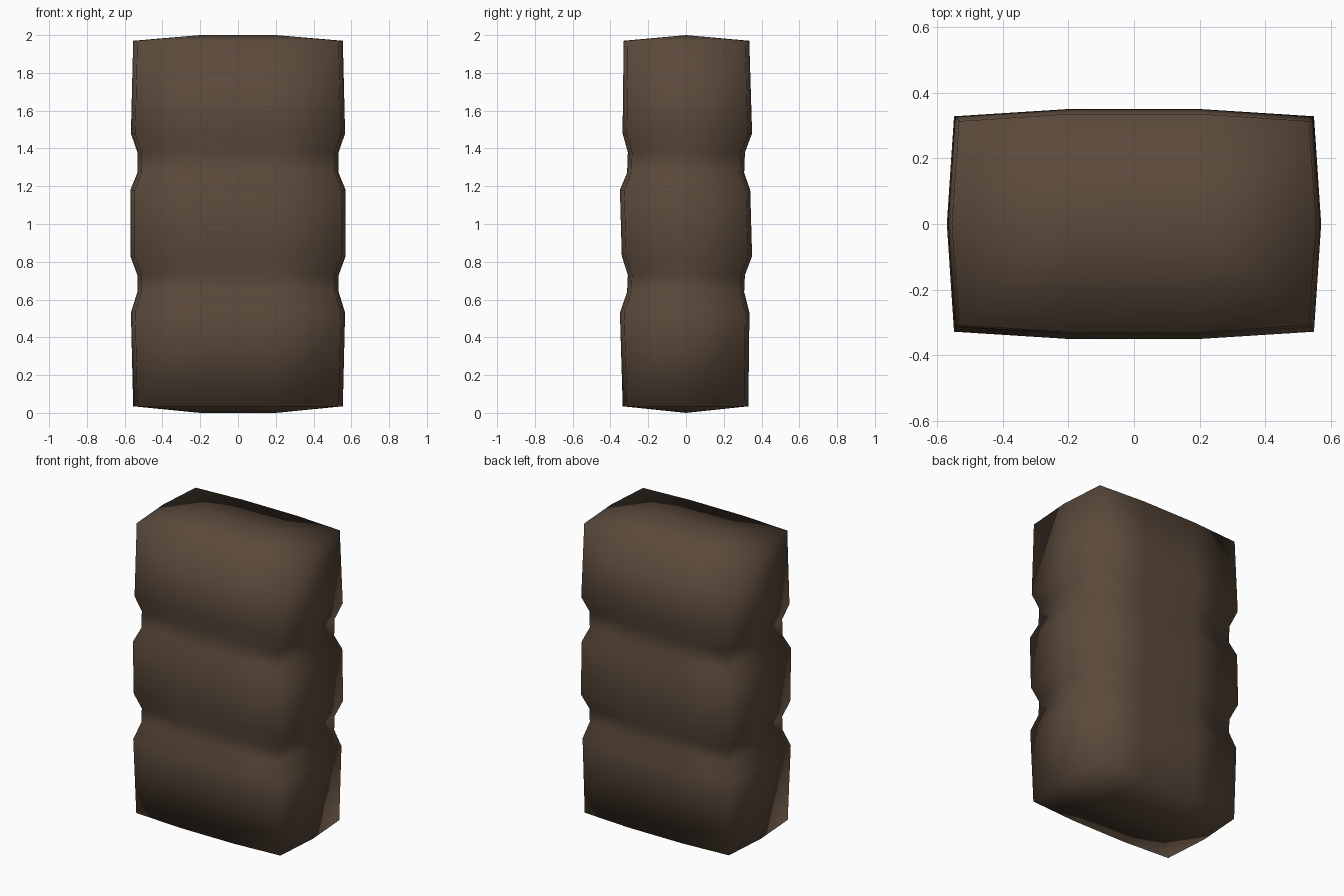
import bpy, bmesh

if "Cube" in bpy.data.objects:
    bpy.data.objects.remove(bpy.data.objects["Cube"])

fabric = bpy.data.materials.new("dark brown")
fabric.diffuse_color = (0.105, 0.068, 0.044, 1)
fabric.use_nodes = True
fabric.node_tree.nodes["Principled BSDF"].inputs["Base Color"].default_value = fabric.diffuse_color

# Ring profile: height, side x at middle, front y, back y (two pinched bands)
profile = [
    (0.035, 0.555, 0.335, 0.330),
    (0.53, 0.567, 0.350, 0.336),
    (0.64, 0.533, 0.312, 0.308),
    (0.73, 0.533, 0.308, 0.312),
    (0.83, 0.570, 0.340, 0.350),
    (1.18, 0.570, 0.350, 0.340),
    (1.27, 0.533, 0.312, 0.308),
    (1.38, 0.533, 0.308, 0.312),
    (1.48, 0.567, 0.336, 0.350),
    (1.97, 0.555, 0.330, 0.335),
]

bm = bmesh.new()


def ring(z, x, front, back):
    """Eight-point bulging rectangle, starting at +x."""
    c, d = x - 0.022, 0.022
    pts = [(x, 0), (c, back - d), (0.2, back), (-0.2, back), (-c, back - d),
           (-x, 0), (-c, d - front), (-0.2, -front), (0.2, -front), (c, d - front)]
    return [bm.verts.new((px, py, z)) for px, py in pts]


def cap(r, z):
    """Slightly domed end with a short central ridge."""
    a, b = bm.verts.new((0.2, 0, z)), bm.verts.new((-0.2, 0, z))
    for f in ((a, r[0], r[1], r[2]), (a, r[2], r[3], b), (b, r[3], r[4], r[5]),
              (b, r[5], r[6], r[7]), (b, r[7], r[8], a), (a, r[8], r[9], r[0])):
        bm.faces.new(f)


rings = [ring(*p) for p in profile]
for lo, hi in zip(rings, rings[1:]):
    n = len(lo)
    for i in range(n):
        j = (i + 1) % n
        bm.faces.new((lo[i], lo[j], hi[j], hi[i]))
cap(rings[0], 0.0)
cap(rings[-1], 2.0)

bmesh.ops.recalc_face_normals(bm, faces=bm.faces[:])
for f in bm.faces:
    f.smooth = True

mesh = bpy.data.meshes.new("bundle_body")
bm.to_mesh(mesh)
bm.free()
mesh.materials.append(fabric)
bpy.context.collection.objects.link(bpy.data.objects.new("bundle_body", mesh))
